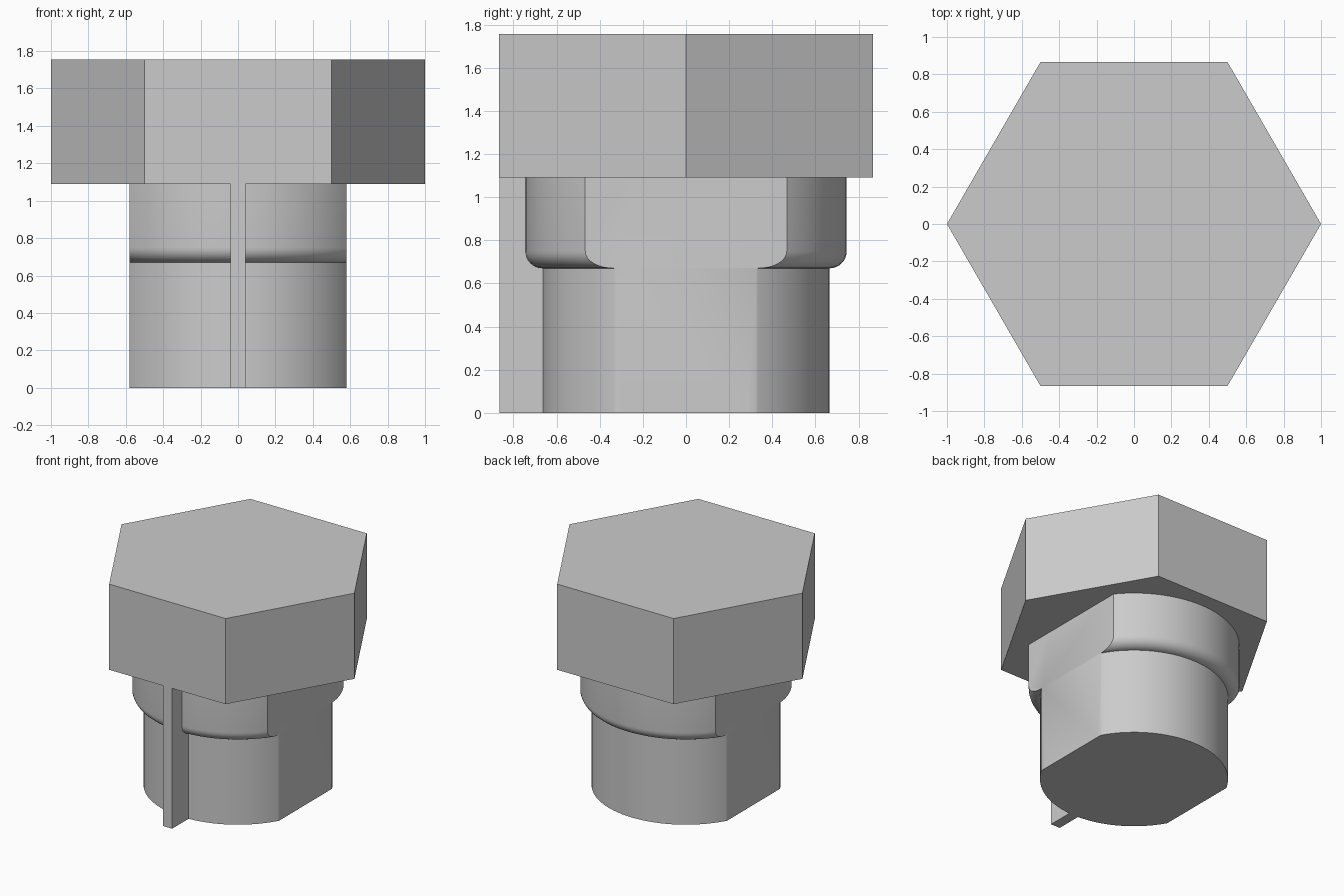
import bpy, bmesh, math
from mathutils import Matrix, Vector

cube = bpy.data.objects.get("Cube")
if cube:
    bpy.data.objects.remove(cube, do_unlink=True)

HEAD_BOTTOM, HEAD_TOP = 1.09, 1.755
FLAT_X = 0.58
STEM_R, COLLAR_R, COLLAR_Z = 0.665, 0.745, 0.67

grey = bpy.data.materials.new("plain grey")
grey.use_nodes = True
color = (0.6, 0.6, 0.6, 1)
grey.diffuse_color = color
grey.node_tree.nodes["Principled BSDF"].inputs["Base Color"].default_value = color


def finish(name, bm, smooth=False):
    bmesh.ops.recalc_face_normals(bm, faces=bm.faces[:])
    mesh = bpy.data.meshes.new(name)
    bm.to_mesh(mesh)
    bm.free()
    mesh.materials.append(grey)
    obj = bpy.data.objects.new(name, mesh)
    bpy.context.collection.objects.link(obj)
    if smooth:
        bpy.ops.object.select_all(action="DESELECT")
        obj.select_set(True)
        bpy.context.view_layer.objects.active = obj
        bpy.ops.object.shade_smooth_by_angle(angle=math.radians(30))
    return obj


# Hexagonal head with corners on the x axis
bm = bmesh.new()
corners = [bm.verts.new((math.cos(i * math.pi / 3), math.sin(i * math.pi / 3), HEAD_BOTTOM))
           for i in range(6)]
base = bm.faces.new(corners)
top = bmesh.ops.extrude_face_region(bm, geom=[base], use_keep_orig=True)
bmesh.ops.translate(bm, vec=(0, 0, HEAD_TOP - HEAD_BOTTOM),
                    verts=[v for v in top["geom"] if isinstance(v, bmesh.types.BMVert)])
finish("hex_head", bm)

# Stem and rounded collar: one turned profile, sliced flat on both sides
bm = bmesh.new()
fillet = COLLAR_R - STEM_R
profile = [(0, 0), (STEM_R, 0), (STEM_R, COLLAR_Z)]
for i in range(1, 9):
    a = i * math.pi / 16
    profile.append((STEM_R + fillet * math.sin(a), COLLAR_Z + fillet * (1 - math.cos(a))))
profile += [(COLLAR_R, HEAD_BOTTOM + 0.01), (0, HEAD_BOTTOM + 0.01)]
verts = [bm.verts.new((r, 0, z)) for r, z in profile]
edges = [bm.edges.new(pair) for pair in zip(verts, verts[1:])]
bmesh.ops.spin(bm, geom=verts + edges, cent=(0, 0, 0), axis=(0, 0, 1),
               angle=math.tau, steps=96, use_duplicate=False)
bmesh.ops.remove_doubles(bm, verts=bm.verts[:], dist=0.0001)
for side in (-1, 1):
    cut = bmesh.ops.bisect_plane(bm, geom=bm.verts[:] + bm.edges[:] + bm.faces[:],
                                 plane_co=(side * FLAT_X, 0, 0), plane_no=(side, 0, 0),
                                 clear_outer=True)
    rim = [e for e in cut["geom_cut"] if isinstance(e, bmesh.types.BMEdge)]
    bmesh.ops.contextual_create(bm, geom=rim)
finish("stem_and_collar", bm, smooth=True)

# Thin locating key on the front
bm = bmesh.new()
front, back = -0.865, -0.6
size = Vector((0.08, back - front, HEAD_BOTTOM))
centre = Vector((0, (front + back) / 2, HEAD_BOTTOM / 2))
bmesh.ops.create_cube(bm, size=1, matrix=Matrix.Translation(centre) @ Matrix.Diagonal(size.to_4d()))
finish("front_key", bm)
